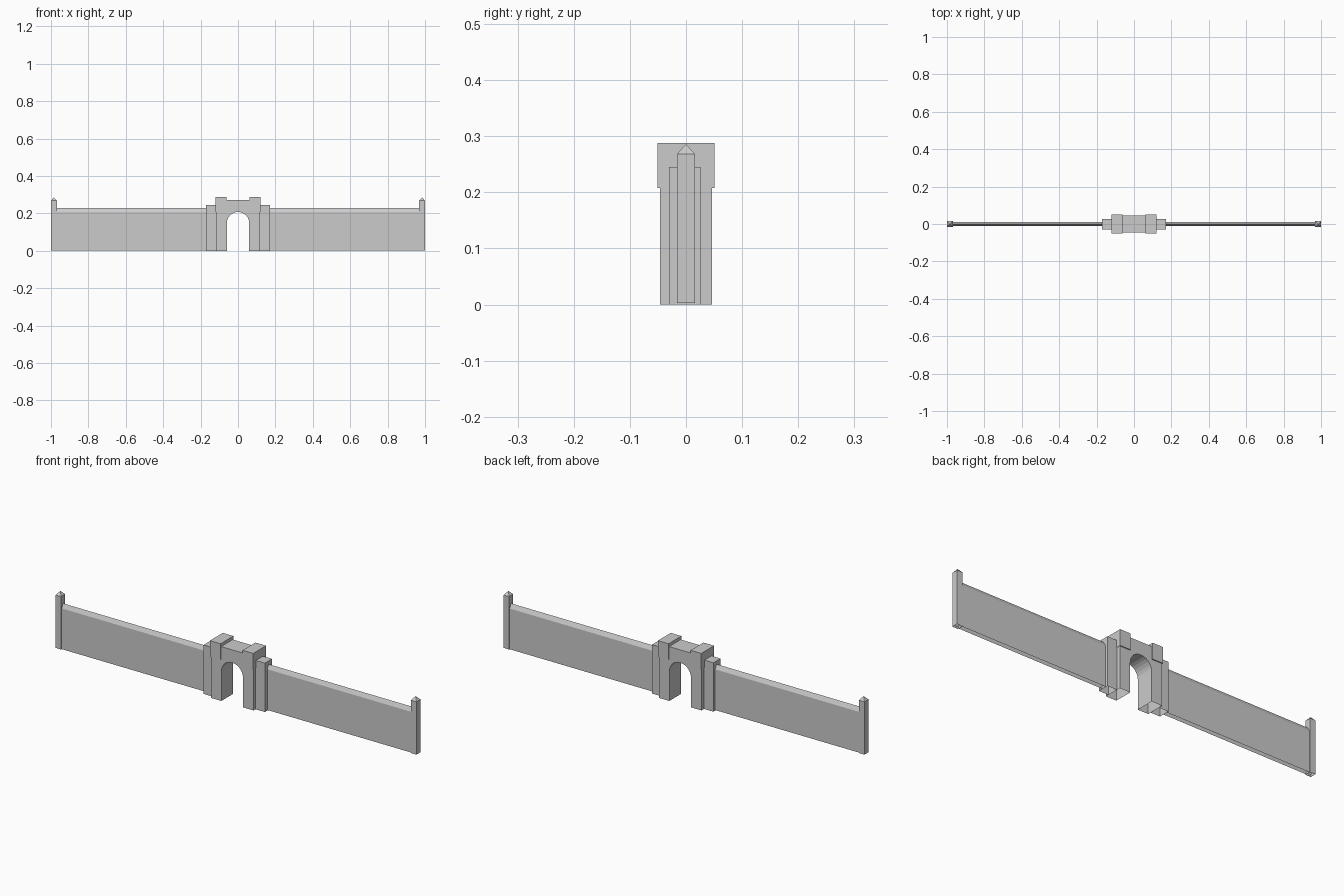
import bpy, bmesh, math

cube = bpy.data.objects.get("Cube")
if cube:
    bpy.data.objects.remove(cube, do_unlink=True)

stone = bpy.data.materials.new("grey_stone")
stone.use_nodes = True
grey = (0.6, 0.6, 0.6, 1)
stone.diffuse_color = grey
stone.node_tree.nodes["Principled BSDF"].inputs["Base Color"].default_value = grey


def finish(name, bm, open_base=True):
    """Turn a bmesh into an object, leaving its underside on the ground open."""
    bmesh.ops.recalc_face_normals(bm, faces=bm.faces)
    if open_base:
        low = min(v.co.z for v in bm.verts)
        base = [f for f in bm.faces if all(v.co.z < low + 1e-5 for v in f.verts)]
        bmesh.ops.delete(bm, geom=base, context='FACES_ONLY')
    mesh = bpy.data.meshes.new(name)
    bm.to_mesh(mesh)
    bm.free()
    mesh.materials.append(stone)
    obj = bpy.data.objects.new(name, mesh)
    bpy.context.collection.objects.link(obj)
    return obj


def extrude(name, points, offset, open_base=True):
    """Extrude a closed outline of 3D points along an offset."""
    bm = bmesh.new()
    face = bm.faces.new([bm.verts.new(p) for p in points])
    new = bmesh.ops.extrude_face_region(bm, geom=[face], use_keep_orig=True)
    moved = [v for v in new["geom"] if isinstance(v, bmesh.types.BMVert)]
    bmesh.ops.translate(bm, verts=moved, vec=offset)
    return finish(name, bm, open_base)


def box(name, x, y, z, open_base=True):
    outline = [(x[0], y[0], z[0]), (x[1], y[0], z[0]),
               (x[1], y[1], z[0]), (x[0], y[1], z[0])]
    return extrude(name, outline, (0, 0, z[1] - z[0]), open_base)


def end_post(name, x0, x1, half, eave, tip):
    """Square post with a pyramid top."""
    bm = bmesh.new()
    corners = [(x0, -half), (x1, -half), (x1, half), (x0, half)]
    low = [bm.verts.new((x, y, 0.003)) for x, y in corners]
    high = [bm.verts.new((x, y, eave)) for x, y in corners]
    apex = bm.verts.new(((x0 + x1) / 2, 0, tip))
    for i in range(4):
        j = (i + 1) % 4
        bm.faces.new((low[i], low[j], high[j], high[i]))
        bm.faces.new((high[i], high[j], apex))
    bm.faces.new(low)
    return finish(name, bm)


# Gate body: two piers joined by a round arch
HALF, OPEN, SPRING, DEPTH = 0.118, 0.06, 0.148, 0.046
arch = [(OPEN * math.cos(math.pi * i / 12), SPRING + OPEN * math.sin(math.pi * i / 12))
        for i in range(13)]
outline = ([(HALF, 0), (HALF, 0.272), (-HALF, 0.272), (-HALF, 0), (-OPEN, 0)]
           + arch[::-1] + [(OPEN, 0)])
extrude("gate_arch", [(x, -DEPTH, z) for x, z in outline], (0, 2 * DEPTH, 0))

# Mirrored parts on both sides of the gate
for side, sign in (("left", 1), ("right", -1)):
    def span(a, b):
        return sorted((sign * a, sign * b))

    # Block over each pier
    box(side + "_pier_cap", span(0.061, 0.12), (-0.051, 0.051), (0.208, 0.288), False)

    # Lower pillar beside the gate
    box(side + "_side_pillar", span(0.118, 0.17), (-0.03, 0.026), (0, 0.245))

    # Long thin wall with a ridged coping
    x0, x1 = span(0.17, 0.985)
    section = [(-0.011, 0.003), (0.012, 0.003), (0.012, 0.207),
               (0, 0.228), (-0.011, 0.207)]
    extrude(side + "_wall", [(x0, y, z) for y, z in section], (x1 - x0, 0, 0))

    # Pointed post at the far end
    end_post(side + "_end_post", *span(0.969, 1.0), 0.016, 0.268, 0.286)
